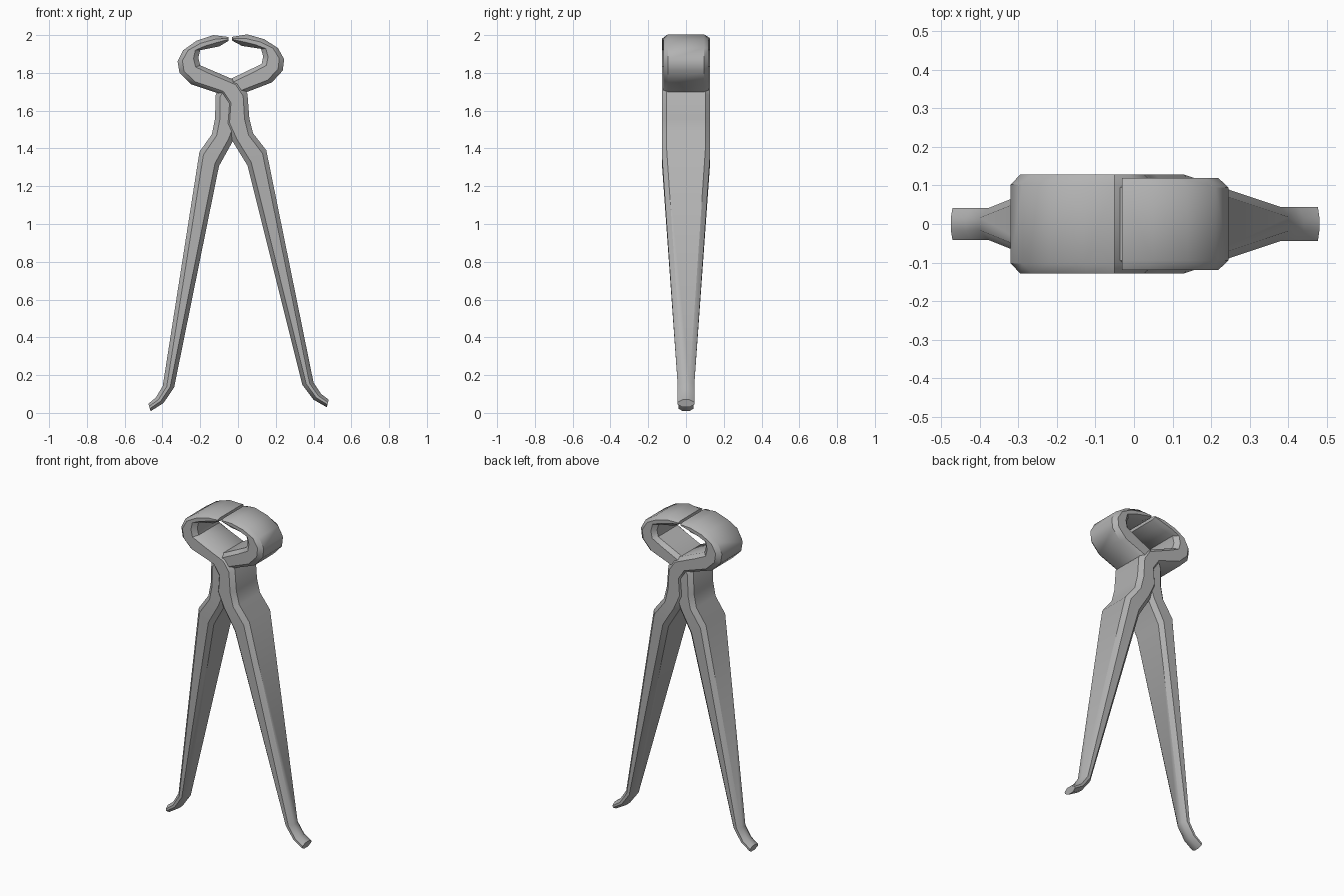
import bpy, bmesh
from mathutils import Vector, Matrix

default_cube = bpy.data.objects.get("Cube")
if default_cube:
    bpy.data.objects.remove(default_cube, do_unlink=True)

# Brushed steel for the whole tool
steel = bpy.data.materials.new("grey_steel")
steel.use_nodes = True
colour = (0.45, 0.45, 0.45, 1.0)
steel.diffuse_color = colour
steel.node_tree.nodes["Principled BSDF"].inputs["Base Color"].default_value = colour

# Edge pairs of one arm in the XZ plane, from jaw tip to handle foot:
# outer x, outer z, inner x, inner z
ARM_RAILS = [
    (-.05, 1.99, -.05, 1.97),
    (-.13, 2.0, -.10, 1.94),
    (-.22, 1.97, -.15, 1.93),
    (-.29, 1.92, -.20, 1.92),
    (-.32, 1.86, -.21, 1.88),
    (-.31, 1.80, -.20, 1.84),
    (-.25, 1.74, -.13, 1.81),
    (-.10, 1.69, .01, 1.75),
    (-.06, 1.63, .05, 1.69),
    (-.07, 1.53, .06, 1.56),
    (-.03, 1.44, .08, 1.48),
    (.05, 1.31, .15, 1.39),
    (.34, .15, .40, .16),
    (.40, .07, .44, .10),
    (.47, .03, .48, .07),
]
CHAMFER = .026
PIVOT = Vector((-.032, 0, 1.606))


def half_depth(z):
    """Full depth at the jaws and joint, tapering down the handle."""
    t = min(max((z - .15) / 1.2, 0), 1)
    return .044 + t * .084


def chamfered_section(outer, inner):
    """Eight points around one cross-section of the arm."""
    across = inner - outer
    h = half_depth((outer.z + inner.z) / 2)
    cut = min(CHAMFER / across.length, .35)
    side = h - CHAMFER
    corners = [(0, -side), (cut, -h), (1 - cut, -h), (1, -side),
               (1, side), (1 - cut, h), (cut, h), (0, side)]
    return [outer + across * u + Vector((0, y, 0)) for u, y in corners]


def build_arm(name, transform):
    """Skin the cross-sections into one closed jaw-and-handle arm."""
    bm = bmesh.new()
    rings = []
    for ox, oz, ix, iz in ARM_RAILS:
        points = chamfered_section(Vector((ox, 0, oz)), Vector((ix, 0, iz)))
        rings.append([bm.verts.new(transform @ p) for p in points])
    for a, b in zip(rings, rings[1:]):
        for i in range(len(a)):
            j = (i + 1) % len(a)
            bm.faces.new((a[i], a[j], b[j], b[i]))
    bm.faces.new(rings[0])
    bm.faces.new(rings[-1])
    bmesh.ops.recalc_face_normals(bm, faces=bm.faces)

    mesh = bpy.data.meshes.new(name)
    bm.to_mesh(mesh)
    bm.free()
    mesh.materials.append(steel)
    arm = bpy.data.objects.new(name, mesh)
    bpy.context.collection.objects.link(arm)
    bpy.ops.object.select_all(action='DESELECT')
    arm.select_set(True)
    bpy.context.view_layer.objects.active = arm
    bpy.ops.object.shade_smooth_by_angle(angle=.68)
    return arm


# Wider arm: right jaw, left handle
build_arm("right_jaw_arm", Matrix.Identity(4))

# Slimmer arm: mirrored across the pivot and swung slightly closed
to_pivot = Matrix.Translation(PIVOT)
mirror = Matrix.Diagonal((-1, .93, 1, 1))
swing = Matrix.Rotation(-.045, 4, 'Y')
build_arm("left_jaw_arm", to_pivot @ swing @ mirror @ to_pivot.inverted())
